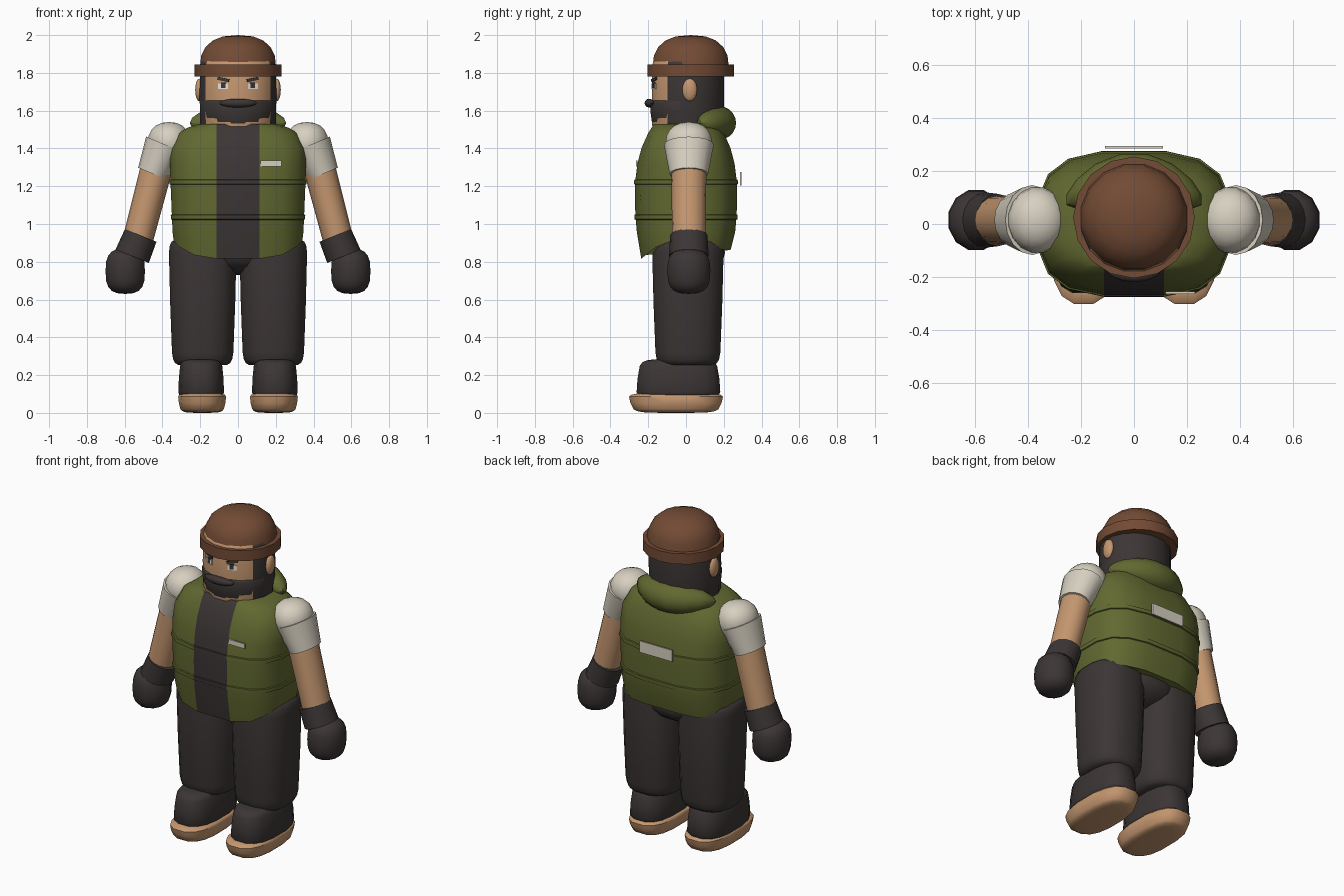
import bpy, bmesh, math
from mathutils import Matrix, Vector

cube = bpy.data.objects.get("Cube")
if cube:
    bpy.data.objects.remove(cube, do_unlink=True)


def material(name, *colour):
    m = bpy.data.materials.new(name)
    m.use_nodes = True
    m.diffuse_color = (*colour, 1)
    bsdf = next(n for n in m.node_tree.nodes if n.type == "BSDF_PRINCIPLED")
    bsdf.inputs["Base Color"].default_value = (*colour, 1)
    return m


GREEN = material("olive green", 0.12, 0.14, 0.03)
DARK = material("charcoal", 0.045, 0.036, 0.036)
SKIN = material("tan skin", 0.56, 0.31, 0.16)
BROWN = material("hat brown", 0.17, 0.07, 0.035)
CREAM = material("cream cloth", 0.68, 0.63, 0.53)
WHITE = material("eye white", 0.8, 0.78, 0.74)
parts = []


def finish(name, bm, *materials):
    bmesh.ops.recalc_face_normals(bm, faces=bm.faces)
    mesh = bpy.data.meshes.new(name)
    bm.to_mesh(mesh)
    bm.free()
    for m in materials:
        mesh.materials.append(m)
    ob = bpy.data.objects.new(name, mesh)
    bpy.context.scene.collection.objects.link(ob)
    parts.append(ob)
    return ob


def soften(value, power):
    return math.copysign(abs(value) ** power, value)


def solid(name, center, size, *materials, upright=1.0, outline=1.0, taper=0.0,
          segments=16, dome=False):
    """Rounded block: lower powers give a squarer upright profile or outline."""
    bm = bmesh.new()
    bmesh.ops.create_uvsphere(bm, u_segments=segments, v_segments=10, radius=1,
                              matrix=Matrix.Rotation(math.pi / segments, 4, "Z"))
    for v in bm.verts:
        radius = math.hypot(v.co.x, v.co.y)
        angle = math.atan2(v.co.y, v.co.x)
        v.co.z = soften(v.co.z, upright)
        wide = radius ** upright * (1 + taper * v.co.z) if radius > 0.001 else 0
        v.co.x = wide * soften(math.cos(angle), outline)
        v.co.y = wide * soften(math.sin(angle), outline)
    if dome:
        low = [v for v in bm.verts if v.co.z < -0.01]
        bmesh.ops.delete(bm, geom=low, context="VERTS")
    bm.transform(Matrix.Translation(center) @ Matrix.Diagonal((*size, 1)))
    return finish(name, bm, *materials)


def tube(name, start, end, r_start, r_end, mat, depth=1.0, segments=16):
    """Tapered cylinder between two points."""
    start, end = Vector(start), Vector(end)
    axis = end - start
    turn = axis.to_track_quat("Z", "Y").to_matrix().to_4x4()
    bm = bmesh.new()
    bmesh.ops.create_cone(bm, cap_ends=True, segments=segments, radius1=r_start,
                          radius2=r_end, depth=axis.length,
                          matrix=Matrix.Translation((start + end) / 2)
                          @ Matrix.Diagonal((1, depth, 1, 1)) @ turn)
    return finish(name, bm, mat)


def plate(name, center, width, height, mat, turn=0.0, roll=0.0):
    bm = bmesh.new()
    bmesh.ops.create_cube(bm, size=1, matrix=Matrix.Translation(center)
                          @ Matrix.Rotation(turn, 4, "Z") @ Matrix.Rotation(roll, 4, "Y")
                          @ Matrix.Diagonal((width, 0.009, height, 1)))
    return finish(name, bm, mat)


def bend_back(ob, amount):
    for v in ob.data.vertices:
        v.co.y += amount * v.co.x ** 2


def vest():
    """Ringed shell with raised seams, an arched hem and a dark front panel."""
    bottom, top, puff, seam_half = 0.815, 1.53, 0.006, 0.02
    levels = [(t, 0) for t in (0, 0.2, 0.45, 0.7, 0.82, 0.93, 0.97, 1)]
    for seam in (0.31, 0.57):
        for edge in (seam - seam_half, seam + seam_half):
            inside = edge + math.copysign(0.004, seam - edge)
            levels += [(edge, 0), (inside, puff)]
    bm = bmesh.new()
    rows, panel = [], set()
    count = 16
    for t, extra in sorted(levels):
        half_width = 0.375 * (1 - 0.44 * t ** 16) - 0.03 * (1 - t) + extra
        half_depth = 0.28 - 0.11 * t ** 5 - 0.04 * (1 - t) ** 4 + extra
        row = []
        for i in range(count):
            angle = math.tau * (i + 0.5) / count
            u = soften(math.cos(angle), 2 / 3)
            w = soften(math.sin(angle), 2 / 3)
            z = bottom + t * (top - bottom)
            if t == 0:
                z += max(0.1 * abs(u) ** 4, 0.05 * w)
            v = bm.verts.new((u * half_width, w * half_depth, z))
            if w < 0 and abs(u) < 0.5:
                v.co.x = math.copysign(0.113, u)
                panel.add(v)
            row.append(v)
        rows.append(row)
    for low, high in zip(rows, rows[1:]):
        for i in range(count):
            j = (i + 1) % count
            face = bm.faces.new((low[i], low[j], high[j], high[i]))
            face.material_index = int(panel.issuperset(face.verts))
    bm.faces.new(rows[0])
    bm.faces.new(rows[-1])
    finish("vest", bm, GREEN, DARK)


# Torso: vest, rolled hood, plain patches and pelvis
vest()
hood = solid("hood", (0, 0.17, 1.535), (0.26, 0.1, 0.09), GREEN)
bend_back(hood, -1.2)
plate("chest_patch", (0.175, -0.26, 1.32), 0.11, 0.03, CREAM)
plate("back_patch", (0, 0.29, 1.24), 0.22, 0.07, CREAM)
solid("pelvis", (0, 0.02, 0.85), (0.25, 0.19, 0.12), DARK)

# Head with hair on the back, beard and moustache
head = solid("head", (0, 0.01, 1.68), (0.207, 0.195, 0.2), SKIN, DARK, upright=0.2)
for face in head.data.polygons:
    face.material_index = int(face.center.y > -0.07)
solid("beard", (0, 0, 1.58), (0.2, 0.19, 0.08), DARK, upright=0.2, taper=0.05)
moustache = solid("moustache", (0, -0.195, 1.64), (0.1, 0.025, 0.023), DARK)
bend_back(moustache, 1.5)

# Hat with a turned-up band
tube("hat_band", (0, 0.025, 1.78), (0, 0.025, 1.845), 0.23, 0.23, BROWN)
solid("hat_crown", (0, 0.025, 1.82), (0.207, 0.207, 0.18), BROWN, upright=0.8, dome=True)

for s, label in ((1, "left_"), (-1, "right_")):
    # Eyes, brows and ears
    turn = s * 0.385
    plate(label + "eye", (s * 0.078, -0.167, 1.73), 0.055, 0.03, WHITE, turn)
    plate(label + "pupil", (s * 0.076, -0.17, 1.735), 0.024, 0.03, DARK, turn)
    plate(label + "brow", (s * 0.078, -0.168, 1.765), 0.066, 0.016, DARK, turn, s * -0.2)
    solid(label + "ear", (s * 0.205, 0.02, 1.71), (0.022, 0.04, 0.06), SKIN)

    # Arm: shoulder cap, sleeve, bare forearm, cuff and mitten
    def at(x, z):
        return (s * x, 0.015, z)

    solid(label + "shoulder", at(0.365, 1.43), (0.115, 0.125, 0.11), CREAM, upright=0.9)
    tube(label + "sleeve", at(0.385, 1.42), at(0.45, 1.265), 0.11, 0.085, CREAM, depth=1.2)
    tube(label + "forearm", at(0.425, 1.32), at(0.54, 0.88), 0.085, 0.08, SKIN, depth=1.1)
    tube(label + "glove_cuff", at(0.515, 0.94), at(0.56, 0.83), 0.09, 0.095, DARK, depth=1.1)
    solid(label + "mitten", at(0.597, 0.75), (0.108, 0.118, 0.12), DARK,
          upright=0.7, segments=12)

    # Leg: trouser, boot and sole
    solid(label + "trouser_leg", (s * 0.187, 0.01, 0.585), (0.175, 0.185, 0.335), DARK,
          upright=0.2, outline=0.8, taper=0.06)
    solid(label + "boot", (s * 0.195, -0.04, 0.18), (0.12, 0.22, 0.105), DARK,
          upright=0.35, outline=0.75, taper=-0.06)
    solid(label + "sole", (s * 0.19, -0.053, 0.053), (0.125, 0.245, 0.053), SKIN,
          upright=0.4, outline=0.75, taper=0.08)

# Smooth shading with crisp edges
bpy.ops.object.select_all(action="DESELECT")
for ob in parts:
    ob.select_set(True)
bpy.context.view_layer.objects.active = parts[0]
bpy.ops.object.shade_smooth_by_angle(angle=math.radians(40))
